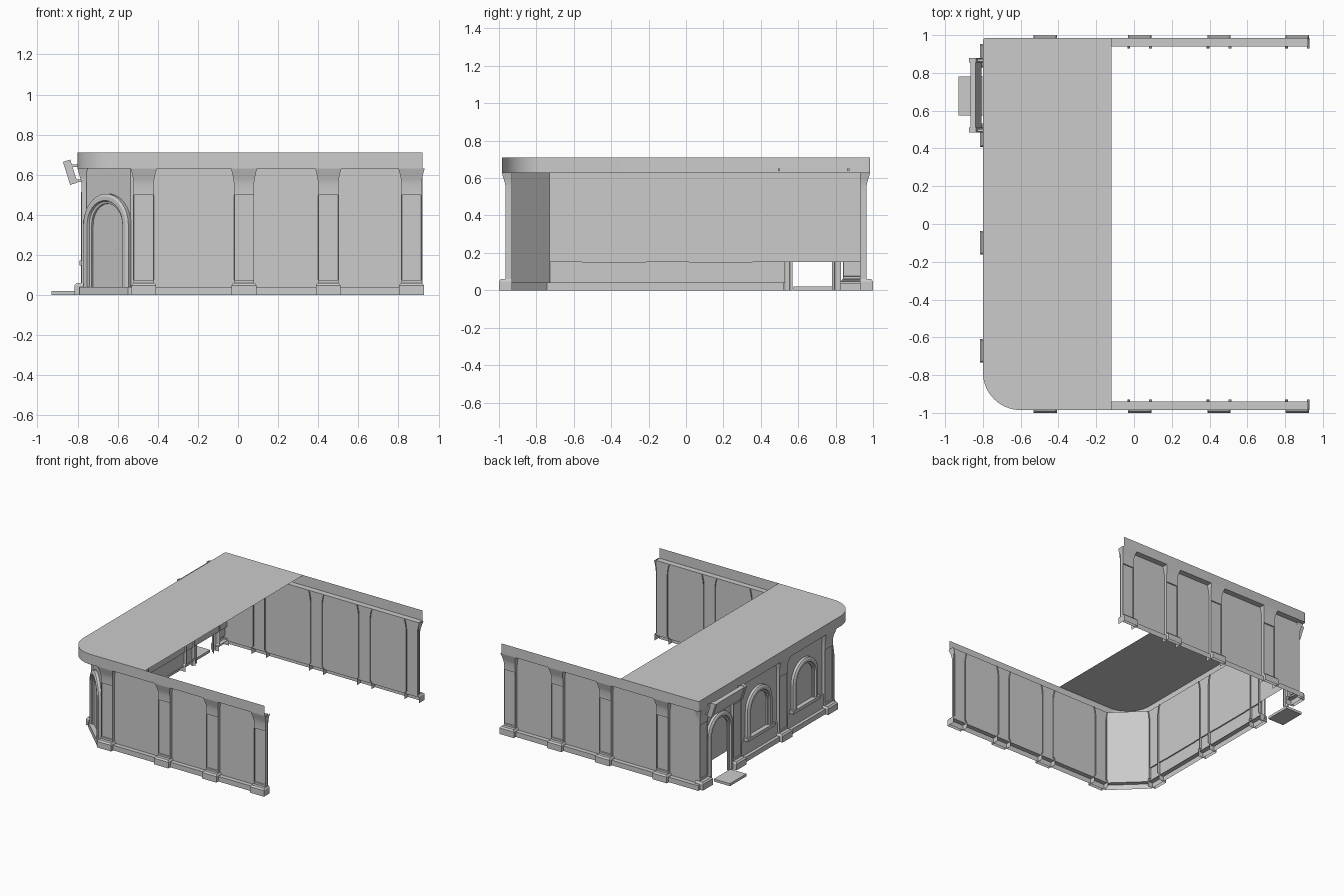
import bpy, bmesh, math
from mathutils import Vector

cube = bpy.data.objects.get("Cube")
if cube:
    bpy.data.objects.remove(cube)

GREY = (0.6, 0.6, 0.6, 1)
stone = bpy.data.materials.new("plain grey")
stone.use_nodes = True
stone.diffuse_color = GREY
stone.node_tree.nodes["Principled BSDF"].inputs["Base Color"].default_value = GREY

WX, WY, END = -0.755, 0.94, 0.92     # wall planes and open end
EAVE, TOP = 0.63, 0.71
made = []


def finish(name, bm):
    bmesh.ops.remove_doubles(bm, verts=bm.verts, dist=1e-5)
    mesh = bpy.data.meshes.new(name)
    bm.to_mesh(mesh)
    bm.free()
    mesh.materials.append(stone)
    ob = bpy.data.objects.new(name, mesh)
    bpy.context.collection.objects.link(ob)
    made.append(ob)
    return ob


def loft(bm, rows):
    """Skin rows of points with quads; returns faces row by row."""
    verts = [[bm.verts.new(p) for p in row] for row in rows]
    return [[bm.faces.new((a[i], a[i + 1], b[i + 1], b[i])) for i in range(len(a) - 1)]
            for a, b in zip(verts, verts[1:])]


def at(points, z):
    return [(x, y, z) for x, y in points]


def wall_line(d):
    """Plan of the walls, pushed outward by d."""
    k = 0.414 * d
    return [(END, -WY - d), (-0.535 - k, -WY - d), (WX - d, -0.73 - k),
            (WX - d, WY + d), (END, WY + d)]


def sheet(name, *rows):
    bm = bmesh.new()
    loft(bm, rows)
    return finish(name, bm)


def box(name, lo, hi):
    bm = bmesh.new()
    bmesh.ops.create_cube(bm, size=1)
    for v in bm.verts:
        v.co = [l + (c + 0.5) * (h - l) for c, l, h in zip(v.co, lo, hi)]
    return finish(name, bm)


def frame(origin, along):
    """Map (along, outward, height) on a wall to world space."""
    u = Vector(along).normalized()
    return lambda a, d, z: (origin[0] + u.x * a + u.y * d, origin[1] + u.y * a - u.x * d, z)


# Walls
line = wall_line(0)
sheet("front_wall", at(line[:3], 0.04), at(line[:3], EAVE))
sheet("back_wall", at(line[3:], 0.04), at(line[3:], EAVE))
sheet("side_wall", at(line[2:4], 0.15), at(line[2:4], EAVE))
dado = [line[2], (WX, 0.53)]
dado_out = [(x - 0.01, y) for x, y in dado]
sheet("side_dado", at(dado_out, 0.04), at(dado_out, 0.15), at(dado, 0.15))

# Base course, broken by the doorway
inner, outer = wall_line(0), wall_line(0.035)
for name, a, b in (
        ("front_base_course", outer[:3] + [(outer[2][0], 0.53)], inner[:3] + [(WX, 0.53)]),
        ("back_base_course", [(outer[3][0], 0.82)] + outer[3:], [(WX, 0.82)] + inner[3:])):
    sheet(name, at(a, 0), at(a, 0.04), at(b, 0.04))

# Frieze, ledge beneath it and roof
edge = []
for cx, cy, r, start in ((-0.6, -0.785, 0.2, 270), (-0.785, 0.97, 0.015, 180)):
    steps = 16 if r > 0.1 else 4
    for i in range(steps + 1):
        t = math.radians(start - 90 * i / steps)
        edge.append((cx + r * math.cos(t), cy + r * math.sin(t)))
rim = [(END, -0.985)] + edge + [(END, 0.985)]
sheet("frieze", at(rim, EAVE), at(rim, TOP))
bm = bmesh.new()
bm.faces.new([bm.verts.new(p) for p in at(rim + wall_line(0)[::-1], EAVE)])
finish("frieze_ledge", bm)
bm = bmesh.new()
bm.faces.new([bm.verts.new(p) for p in at([(-0.12, -0.985)] + edge + [(-0.12, 0.985)], TOP)])
finish("roof", bm)

# Pilasters: base block, shaft with sunk panel, flared capital (half width, depth, height)
SECTIONS = [(0.062, 0.06, 0), (0.062, 0.06, 0.048), (0.054, 0.05, 0.06), (0.05, 0.025, 0.06),
            (0.05, 0.025, 0.075), (0.05, 0.025, 0.5), (0.05, 0.025, 0.555),
            (0.053, 0.03, 0.58), (0.058, 0.038, 0.605), (0.065, 0.045, EAVE)]


def pilaster(name, place):
    bm = bmesh.new()
    rows = [[place(-w, -0.01, z), place(-w, d, z), place(w, d, z), place(w, -0.01, z)]
            for w, d, z in SECTIONS]
    faces = loft(bm, rows)
    bmesh.ops.inset_region(bm, faces=[faces[4][1]], thickness=0.017, depth=0)
    bmesh.ops.inset_region(bm, faces=[faces[4][1]], thickness=0.002, depth=-0.008)
    finish(name, bm)


for x in (-0.47, 0.03, 0.45, 0.865):
    pilaster("front_pilaster", frame((x, -WY), (1, 0)))
    pilaster("back_pilaster", frame((x, WY), (-1, 0)))
for y in (-0.67, -0.10, 0.47, 0.89):
    pilaster("side_pilaster", frame((WX, y), (0, -1)))

# Moulded arches (radius, depth)
MOULDING = [(0.155, 0), (0.155, 0.02), (0.143, 0.028), (0.122, 0.028), (0.118, 0.016),
            (0.106, 0.012), (0.106, 0)]


def arch(name, place, foot, centre):
    path = [(1, 0, foot)]
    for i in range(17):
        t = math.pi * i / 16
        path.append((math.cos(t), math.sin(t), centre))
    path.append((-1, 0, foot))
    sheet(name, *[[place(r * c, d, z + r * s) for r, d in MOULDING] for c, s, z in path])


p1, p2 = line[1], line[2]
middle = ((p1[0] + p2[0]) / 2, (p1[1] + p2[1]) / 2)
arch("corner_arch", frame(middle, (p1[0] - p2[0], p1[1] - p2[1])), 0.04, 0.35)
arch("door_arch", frame((WX, 0.675), (0, -1)), 0, 0.35)
for y in (-0.385, 0.185):
    arch("window_arch", frame((WX, y), (0, -1)), 0.17, 0.37)
    box("window_sill", (WX - 0.035, y - 0.17, 0.148), (WX, y + 0.17, 0.173))

# Door step
box("door_step", (-0.93, 0.575, 0), (-0.79, 0.78, 0.02))


# Tilted board over the door with its end plates and stays
def tilted(name, y0, y1, grow):
    top, low = Vector((-0.853, 0.665)), Vector((-0.82, 0.56))
    run = (low - top).normalized()
    side = Vector((-run.y, run.x)) * (0.014 + grow)
    top, low = top - run * grow, low + run * grow
    ring = [top - side, top + side, low + side, low - side]
    bm = bmesh.new()
    loft(bm, [[(p.x, y, p.y) for p in ring + ring[:1]] for y in (y0, y1)])
    for y in (y0, y1):
        bm.faces.new([bm.verts.new((p.x, y, p.y)) for p in ring])
    finish(name, bm)


tilted("door_board", 0.5, 0.865, 0)
for y in (0.485, 0.855):
    tilted("board_end_plate", y, y + 0.025, 0.005)
    for z, x in ((0.57, -0.82), (0.645, -0.845)):
        box("board_stay", (x, y + 0.006, z - 0.006), (WX, y + 0.018, z + 0.006))

# Smooth curves, keep edges crisp
bpy.ops.object.select_all(action='DESELECT')
for ob in made:
    ob.select_set(True)
bpy.context.view_layer.objects.active = made[0]
bpy.ops.object.shade_smooth_by_angle(angle=math.radians(30))
